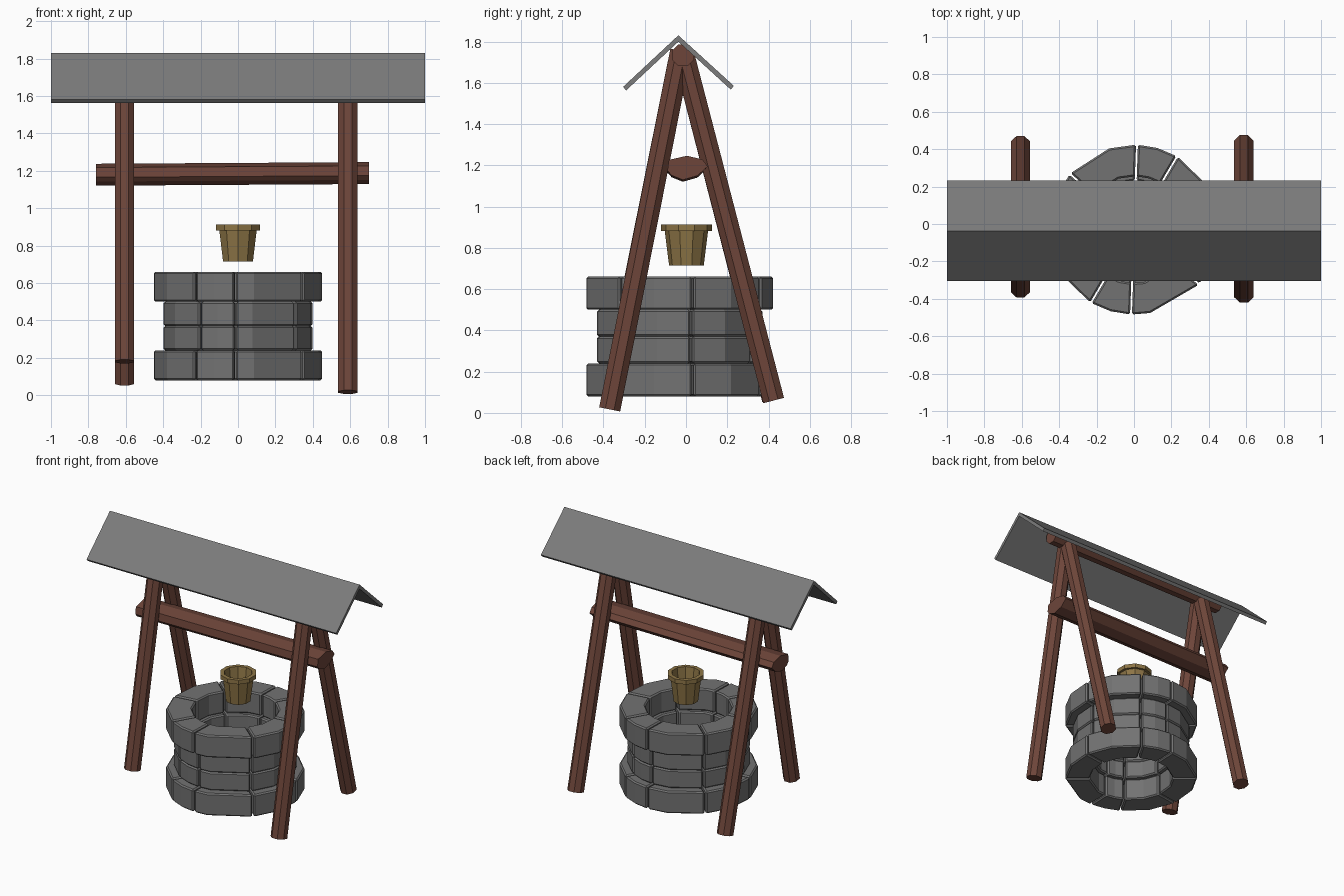
import bpy, bmesh, math
from mathutils import Vector

if "Cube" in bpy.data.objects:
    bpy.data.objects.remove(bpy.data.objects["Cube"])


def material(name, rgb):
    m = bpy.data.materials.new(name)
    m.diffuse_color = (*rgb, 1)
    m.use_nodes = True
    m.node_tree.nodes["Principled BSDF"].inputs["Base Color"].default_value = m.diffuse_color
    return m


STONE = material("grey_stone", (0.17, 0.17, 0.17))
ROOF = material("grey_roof", (0.20, 0.20, 0.20))
WOOD = material("red_brown_wood", (0.155, 0.06, 0.042))
BUCKET = material("tan_bucket", (0.27, 0.18, 0.062))


def finish(bm, name, mat):
    bmesh.ops.recalc_face_normals(bm, faces=bm.faces[:])
    me = bpy.data.meshes.new(name)
    bm.to_mesh(me)
    bm.free()
    me.materials.append(mat)
    ob = bpy.data.objects.new(name, me)
    bpy.context.collection.objects.link(ob)
    return ob


def loft(bm, a, b):
    """Closed prism between two matching point loops."""
    va = [bm.verts.new(p) for p in a]
    vb = [bm.verts.new(p) for p in b]
    n = len(a)
    bm.faces.new(va)
    bm.faces.new(vb)
    for i in range(n):
        j = (i + 1) % n
        bm.faces.new((va[i], va[j], vb[j], vb[i]))


def pole(name, p, q, r):
    """Eight-sided pole between two points."""
    p, q = Vector(p), Vector(q)
    d = (q - p).normalized()
    u = Vector((1, 0, 0)) if abs(d.x) < 0.9 else Vector((0, 1, 0))
    u = (u - d * u.dot(d)).normalized()
    w = d.cross(u)
    angs = [math.radians(22.5 + 45 * i) for i in range(8)]
    ring = [(u * math.cos(t) + w * math.sin(t)) * r for t in angs]
    bm = bmesh.new()
    loft(bm, [p + o for o in ring], [q + o for o in ring])
    return finish(bm, name, WOOD)


def along_x(name, profile, x0, x1, mat, tilt=0.0):
    """Extrude a (y, z) profile along x."""
    bm = bmesh.new()
    loft(bm, [(x0, y, z + tilt * x0) for y, z in profile],
         [(x1, y, z + tilt * x1) for y, z in profile])
    return finish(bm, name, mat)


# Stone rings: seams are (start angle, bend angle) of each block
SEAMS = [(8, 33), (59.5, 74), (88, 107), (139, 162),
         (188, 213), (239.5, 254), (268, 281), (320, 344)]
CY = -0.03


def stone_ring(name, z0, z1, r_out, r_in):
    bm = bmesh.new()
    for i, (a0, mid) in enumerate(SEAMS):
        a1 = SEAMS[(i + 1) % len(SEAMS)][0]
        if a1 < a0:
            a1 += 360

        def arc(r):
            g = math.degrees(0.005 / r)
            return [(r * math.cos(math.radians(t)), CY + r * math.sin(math.radians(t)))
                    for t in (a0 + g, mid, a1 - g)]
        outline = arc(r_out) + arc(r_in)[::-1]
        loft(bm, [(x, y, z0) for x, y in outline], [(x, y, z1) for x, y in outline])
    ob = finish(bm, name, STONE)
    bev = ob.modifiers.new("chamfer", 'BEVEL')
    bev.width = 0.009
    bev.segments = 1
    bev.limit_method = 'ANGLE'
    bev.angle_limit = math.radians(50)


stone_ring("well_base_ring", 0.08, 0.24, 0.454, 0.285)
stone_ring("well_lower_ring", 0.24, 0.37, 0.402, 0.262)
stone_ring("well_upper_ring", 0.37, 0.50, 0.402, 0.262)
stone_ring("well_top_ring", 0.50, 0.66, 0.454, 0.285)

# A-frame legs (left front one is shorter)
pole("front_left_leg", (-0.607, -0.342, 0.18), (-0.607, -0.025, 1.755), 0.056)
pole("front_right_leg", (0.587, -0.37, 0.017), (0.587, -0.025, 1.755), 0.056)
pole("back_left_leg", (-0.607, 0.42, 0.065), (-0.607, -0.015, 1.75), 0.056)
pole("back_right_leg", (0.587, 0.425, 0.06), (0.587, -0.015, 1.75), 0.056)

# Ridge beam and flattened axle beam
pole("ridge_beam", (-0.76, -0.015, 1.733), (0.73, -0.015, 1.733), 0.057)
along_x("axle_beam", [(-0.09, 1.17), (-0.083, 1.222), (0.005, 1.242), (0.08, 1.224),
                      (0.105, 1.19), (0.055, 1.145), (-0.015, 1.125), (-0.07, 1.147)],
        -0.76, 0.70, WOOD, 0.006)

# Gabled roof of two thin panels
along_x("roof", [(-0.305, 1.58), (-0.037, 1.83), (0.232, 1.585), (0.217, 1.567),
                 (-0.037, 1.799), (-0.29, 1.563)], -1, 1, ROOF)

# Open bucket with a rim: revolve a (radius, z) profile in ten sides
profile = [(0.084, 0.715), (0.105, 0.882), (0.123, 0.882), (0.123, 0.912),
           (0.094, 0.912), (0.072, 0.735)]
bm = bmesh.new()
N = 10
rings = [[bm.verts.new((r * math.sin(2 * math.pi * i / N),
                        0.002 - r * math.cos(2 * math.pi * i / N), z))
          for i in range(N)] for r, z in profile]
for a, b in zip(rings, rings[1:]):
    for i in range(N):
        j = (i + 1) % N
        bm.faces.new((a[i], a[j], b[j], b[i]))
bm.faces.new(rings[0])
bm.faces.new(rings[-1])
finish(bm, "bucket", BUCKET)
